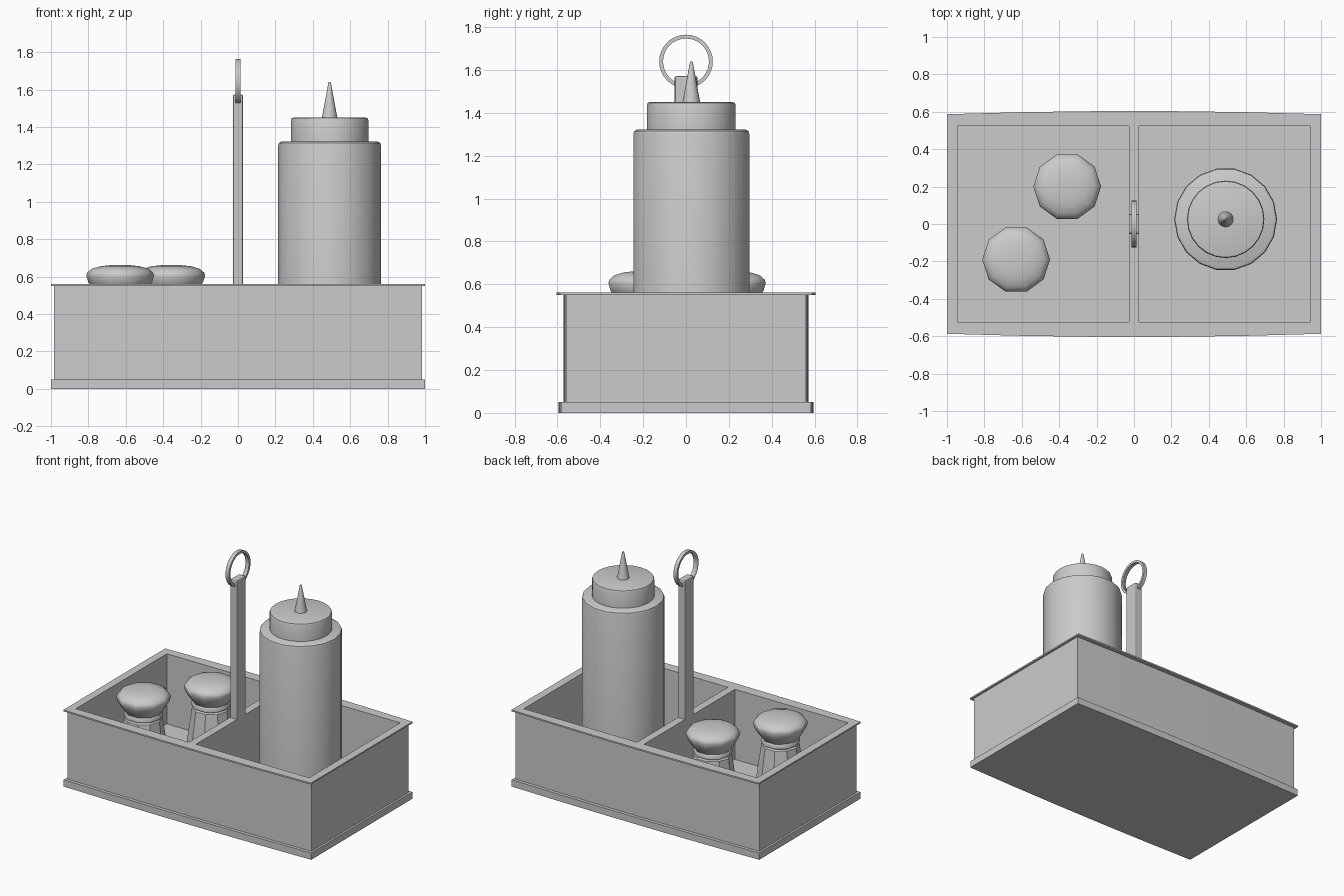
import bpy, bmesh, math

if "Cube" in bpy.data.objects:
    bpy.data.objects.remove(bpy.data.objects["Cube"])


def activate(ob):
    bpy.ops.object.select_all(action='DESELECT')
    ob.select_set(True)
    bpy.context.view_layer.objects.active = ob


def plate(name, loops, z0, z1):
    """Extruded flat outline; loops after the first are holes."""
    cu = bpy.data.curves.new(name, 'CURVE')
    cu.dimensions, cu.fill_mode = '2D', 'BOTH'
    cu.extrude = (z1 - z0) / 2
    for loop in loops:
        sp = cu.splines.new('POLY')
        sp.points.add(len(loop) - 1)
        for p, (x, y) in zip(sp.points, loop):
            p.co = (x, y, 0, 1)
        sp.use_cyclic_u = True
    ob = bpy.data.objects.new(name, cu)
    bpy.context.collection.objects.link(ob)
    ob.location.z = (z0 + z1) / 2
    activate(ob)
    bpy.ops.object.convert(target='MESH')
    ob = bpy.context.object
    bm = bmesh.new()
    bm.from_mesh(ob.data)
    bmesh.ops.remove_doubles(bm, verts=bm.verts, dist=1e-4)
    bmesh.ops.recalc_face_normals(bm, faces=bm.faces)
    for f in bm.faces:
        f.smooth = False
    bm.to_mesh(ob.data)
    bm.free()
    return ob


def lathe(name, profile, sides, loc, angle=None):
    """Closed solid of revolution from (radius, z) points, bottom to top."""
    bm = bmesh.new()
    rings = []
    for r, z in profile:
        if r == 0:
            rings.append([bm.verts.new((0, 0, z))] * sides)
        else:
            rings.append([bm.verts.new((r * math.cos(2 * math.pi * i / sides),
                                        r * math.sin(2 * math.pi * i / sides), z))
                          for i in range(sides)])
    for a, b in zip(rings, rings[1:]):
        for i in range(sides):
            j = (i + 1) % sides
            bm.faces.new(list(dict.fromkeys((a[i], a[j], b[j], b[i]))))
    if profile[0][0]:
        bm.faces.new(rings[0][::-1])
    if profile[-1][0]:
        bm.faces.new(rings[-1])
    bmesh.ops.recalc_face_normals(bm, faces=bm.faces)
    me = bpy.data.meshes.new(name)
    bm.to_mesh(me)
    bm.free()
    ob = bpy.data.objects.new(name, me)
    bpy.context.collection.objects.link(ob)
    ob.location = loc
    if angle:
        activate(ob)
        bpy.ops.object.shade_smooth_by_angle(angle=math.radians(angle))
    return ob


def outline(hx, hy, bulge):
    """Rectangle whose long sides bow gently outward."""
    front = [(hx * t, -hy - bulge * (1 - t * t)) for t in (-1, -.6, -.2, .2, .6, 1)]
    return front + [(-x, -y) for x, y in front]


def rect(x0, x1, y0, y1):
    return [(x0, y0), (x1, y0), (x1, y1), (x0, y1)]


# Tray: base, walls with two compartments, thin overhanging rim
holes = [rect(-0.943, -0.028, -0.525, 0.525), rect(0.028, 0.943, -0.525, 0.525)]
plate("tray_base", [outline(1.0, 0.583, 0.013)], 0, 0.05)
plate("tray_walls", [outline(0.985, 0.56, 0.012)] + holes, 0.05, 0.551)
plate("tray_rim", [outline(1.0, 0.587, 0.017)] + holes, 0.551, 0.562)

# Handle post
post = plate("handle_post", [rect(-0.028, 0.028, -0.053, 0.053)], 0.55, 1.573)
bev = post.modifiers.new("bevel", 'BEVEL')
bev.width, bev.segments = 0.01, 2

# Handle ring standing in the y-z plane
ring = lathe("handle_ring", [(0.107, -0.014), (0.125, -0.014), (0.125, 0.014),
                             (0.107, 0.014), (0.107, -0.014)], 32, (0, 0, 1.64), 30)
bm = bmesh.new()
bm.from_mesh(ring.data)
bmesh.ops.delete(bm, geom=[f for f in bm.faces if len(f.verts) > 4], context='FACES_ONLY')
bmesh.ops.remove_doubles(bm, verts=bm.verts, dist=1e-5)
bmesh.ops.recalc_face_normals(bm, faces=bm.faces)
bm.to_mesh(ring.data)
bm.free()
ring.rotation_euler.y = math.pi / 2

# Squeeze bottle: body, screw cap, nozzle
spot = (0.49, 0.025, 0)
lathe("bottle_body", [(0.265, 0.05), (0.275, 0.06), (0.275, 1.30), (0.271, 1.315),
                      (0.258, 1.322), (0, 1.322)], 18, spot, 40)
lathe("bottle_cap", [(0.207, 1.31), (0.207, 1.437), (0.203, 1.447),
                     (0.194, 1.45), (0, 1.45)], 24, spot, 40)
lathe("bottle_nozzle", [(0.042, 1.445), (0.008, 1.63), (0.005, 1.64), (0, 1.641)],
      16, spot, 40)

# Two ten-sided shakers: flat-faceted glass and rounded cap
for side, x, y in (("front", -0.63, -0.19), ("back", -0.357, 0.2)):
    lathe(side + "_shaker_glass", [(0.175, 0.05), (0.18, 0.07), (0.127, 0.455),
                                   (0.115, 0.465), (0.115, 0.52)], 10, (x, y, 0))
    lathe(side + "_shaker_collar", [(0.12, 0.465), (0.13, 0.472), (0.13, 0.495),
                                    (0.12, 0.51)], 10, (x, y, 0), 40)
    lathe(side + "_shaker_cap", [(0.125, 0.505), (0.145, 0.53), (0.17, 0.57),
                                 (0.181, 0.605), (0.176, 0.622), (0.152, 0.642),
                                 (0.105, 0.656), (0.055, 0.661), (0, 0.662)],
          10, (x, y, 0), 40)
